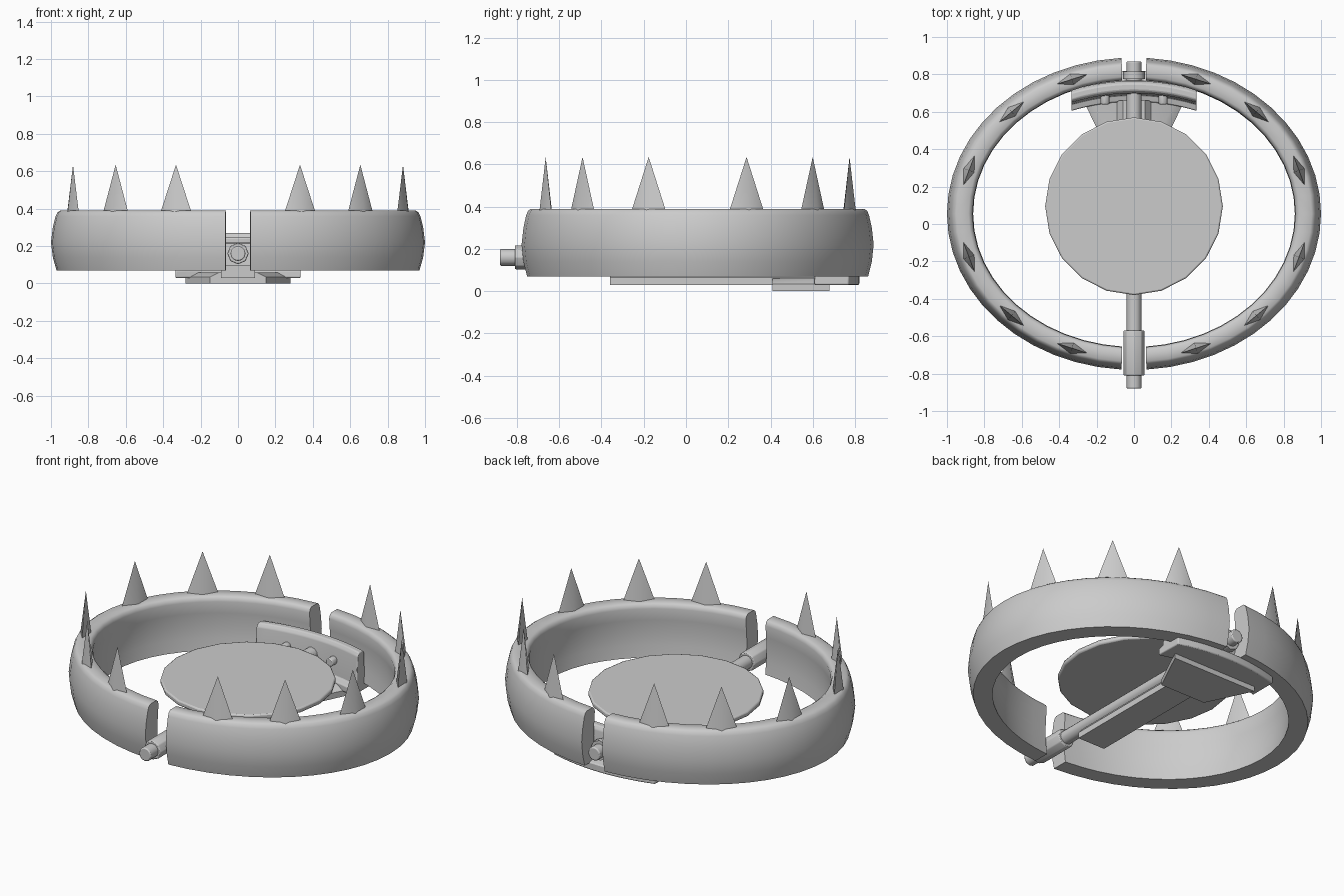
import bpy, bmesh, math
from mathutils import Matrix, Vector

cube = bpy.data.objects.get("Cube")
if cube:
    bpy.data.objects.remove(cube, do_unlink=True)

steel = bpy.data.materials.new("grey steel")
steel.use_nodes = True
COLOUR = (0.6, 0.6, 0.6, 1)
steel.diffuse_color = COLOUR
steel.node_tree.nodes["Principled BSDF"].inputs["Base Color"].default_value = COLOUR

RING_Y = 0.055   # centre of the jaw ring
ROD_Z = 0.16     # height of the hinge rod


def finish(name, bm, angle=35, bevel=0):
    """Turn a bmesh into a named, shaded object."""
    bmesh.ops.recalc_face_normals(bm, faces=bm.faces[:])
    mesh = bpy.data.meshes.new(name)
    bm.to_mesh(mesh)
    bm.free()
    mesh.materials.append(steel)
    obj = bpy.data.objects.new(name, mesh)
    bpy.context.collection.objects.link(obj)
    if bevel:
        mod = obj.modifiers.new("soft edges", 'BEVEL')
        mod.width, mod.segments, mod.limit_method = bevel, 2, 'ANGLE'
    bpy.ops.object.select_all(action='DESELECT')
    obj.select_set(True)
    bpy.context.view_layer.objects.active = obj
    bpy.ops.object.shade_smooth_by_angle(angle=math.radians(angle))
    return obj


def loft(bm, sections):
    """Skin closed cross-sections and cap both ends."""
    loops = [[bm.verts.new(p) for p in s] for s in sections]
    n = len(loops[0])
    for a, b in zip(loops, loops[1:]):
        for i in range(n):
            j = (i + 1) % n
            bm.faces.new((a[i], a[j], b[j], b[i]))
    bm.faces.new(loops[0])
    bm.faces.new(loops[-1])


def cylinder_y(name, r, y0, y1, sides, x=0, z=ROD_Z, bevel=0):
    """Cylinder lying along y."""
    bm = bmesh.new()
    bmesh.ops.create_cone(bm, cap_ends=True, segments=sides, radius1=r, radius2=r,
                          depth=y1 - y0,
                          matrix=Matrix.Translation((x, (y0 + y1) / 2, z))
                          @ Matrix.Rotation(math.pi / 2, 4, 'X'))
    return finish(name, bm, 50, bevel)


# Jaws: a rounded band section (inset from outer edge, height) swept on half an ellipse
band = [(.03, .07), (.01, .14), (0, .22), (.01, .30), (.025, .36), (.035, .38), (.05, .39),
        (.115, .39), (.13, .38), (.137, .36), (.13, .29), (.125, .22), (.13, .14), (.14, .07)]
STEPS = 24
end = math.acos(0.068)
for side, label in ((1, "left"), (-1, "right")):
    bm = bmesh.new()
    sections = []
    for k in range(STEPS + 1):
        t = -end + 2 * end * k / STEPS
        sections.append([(side * max(0.065, (1 - d) * math.cos(t)),
                          RING_Y + (0.835 - d * 0.88) * math.sin(t), z) for d, z in band])
    loft(bm, sections)
    finish(label + "_jaw", bm, 50)

    # Teeth: slim diamond spikes turned along the jaw
    bm = bmesh.new()
    for deg in (-69, -45, -17.5, 17.5, 45, 69):
        t = math.radians(deg)
        centre = Vector((side * 0.925 * math.cos(t), RING_Y + 0.77 * math.sin(t), 0))
        along = Vector((-side * 0.925 * math.sin(t), 0.77 * math.cos(t), 0)).normalized()
        across = Vector((along.y, -along.x, 0))
        base = [centre + v + Vector((0, 0, .38))
                for v in (along * .087, across * .031, along * -.087, across * -.031)]
        ring = [bm.verts.new(p) for p in base]
        tip = bm.verts.new(centre + Vector((0, 0, .635)))
        bm.faces.new(ring)
        for i in range(4):
            bm.faces.new((ring[i], ring[(i + 1) % 4], tip))
    finish(label + "_teeth", bm, 75)

# Round trigger plate
bm = bmesh.new()
bmesh.ops.create_cone(bm, cap_ends=True, segments=20, radius1=.475, radius2=.475, depth=.03,
                      matrix=Matrix.Translation((0, .095, .23)))
finish("trigger_plate", bm, 35, .008)

# Hinge rod with front collar and small end stubs
cylinder_y("hinge_rod", .04, -.88, .87, 12, bevel=.006)
cylinder_y("front_collar", .057, -.81, -.57, 8, bevel=.005)
cylinder_y("back_collar", .06, .775, .815, 8)

# Base bar under the trigger plate, narrower at the top
bm = bmesh.new()
loft(bm, [[(-.09, y, .03), (.09, y, .03), (.09, y, .065), (.06, y, .1),
           (-.06, y, .1), (-.09, y, .065)] for y in (-.36, .66)])
finish("base_bar", bm, 30)

# Tapered foot at the back
bm = bmesh.new()
loft(bm, [[(-w, y, 0), (w, y, 0), (w, y, .035), (w - .05, y, .06),
           (-w + .05, y, .06), (-w, y, .035)] for y, w in ((.41, .15), (.68, .28))])
finish("back_foot", bm, 30)

# Curved back bracket: an upright wall with a flange at the bottom
shape = [(.655, .03), (.655, .07), (.69, .08), (.70, .25), (.715, .27),
         (.75, .27), (.765, .25), (.77, .085), (.82, .075), (.82, .03)]
bm = bmesh.new()
sections = []
for k in range(13):
    x = -.335 + .67 * k / 12
    sections.append([(x, y - .05 * (x / .335) ** 2, z) for y, z in shape])
loft(bm, sections)
finish("back_bracket", bm, 40, .006)

# Bolts on the bracket
for x, label in ((.155, "left"), (-.155, "right")):
    cylinder_y(label + "_bracket_bolt", .025, .64, .70, 8, x=x, z=.17, bevel=.005)
